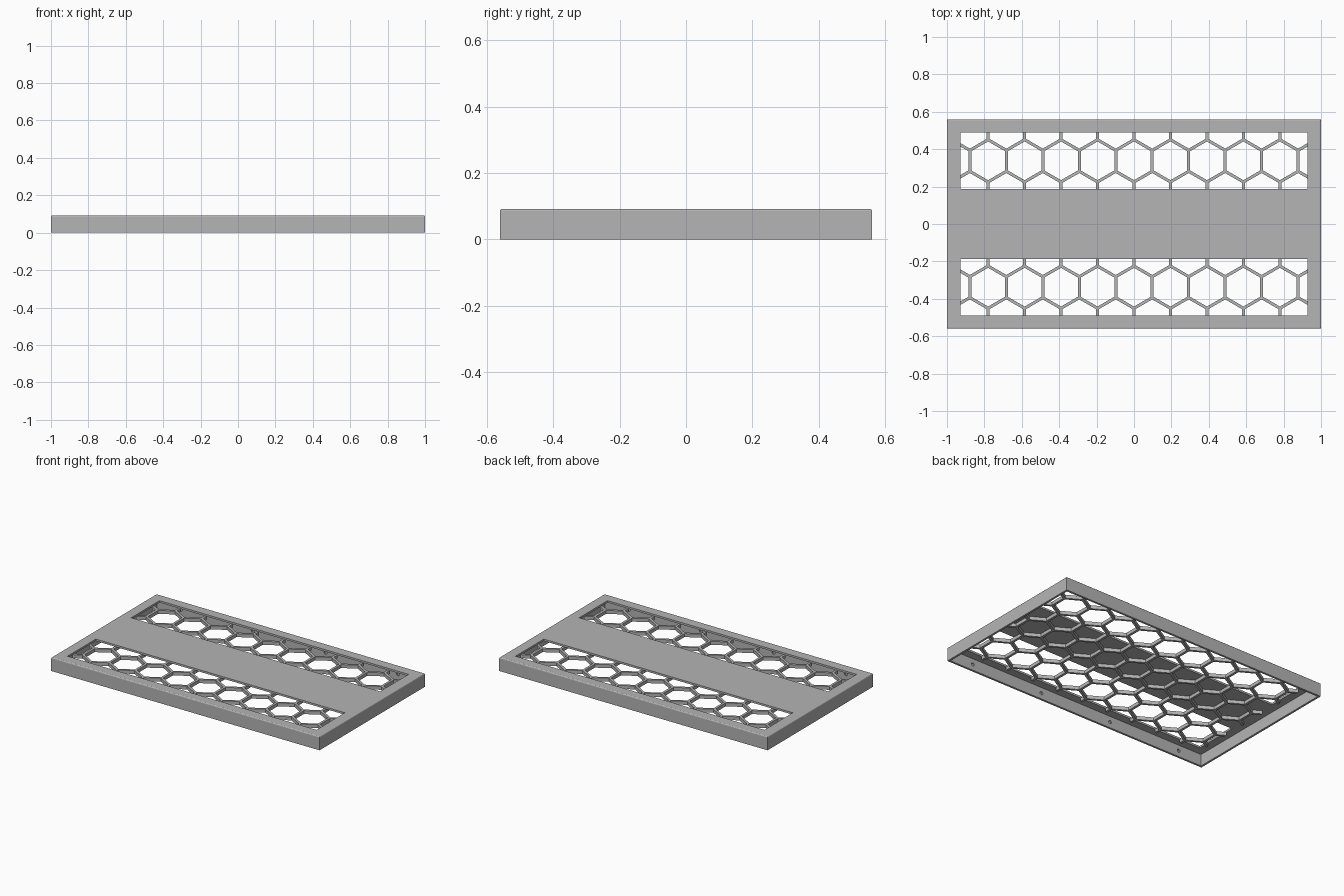
import bpy
import bmesh
from math import cos, sin, radians, sqrt
from mathutils import Matrix, Vector

cube = bpy.data.objects.get("Cube")
if cube:
    bpy.data.objects.remove(cube)

# Overall sizes
LENGTH, WIDTH, HEIGHT = 2.0, 1.12, 0.092
WALL, PLATE = 0.014, 0.013
WIN_X, WIN_IN, WIN_OUT = 0.928, 0.188, 0.49
PITCH, BAR = 0.195, 0.016
GRILLE_LOW, GRILLE_HIGH = 0.057, HEIGHT - PLATE + 0.001

grey = bpy.data.materials.new("light grey")
grey.use_nodes = True
colour = (0.46, 0.46, 0.46, 1)
grey.diffuse_color = colour
grey.node_tree.nodes["Principled BSDF"].inputs["Base Color"].default_value = colour


def finish(name, bm):
    """Turn a bmesh into a linked object."""
    bmesh.ops.recalc_face_normals(bm, faces=bm.faces)
    mesh = bpy.data.meshes.new(name)
    bm.to_mesh(mesh)
    bm.free()
    mesh.materials.append(grey)
    ob = bpy.data.objects.new(name, mesh)
    bpy.context.collection.objects.link(ob)
    return ob


def box(name, low, high, bevel_top=0):
    """Box between two corners, optionally rounded on its upper edges."""
    low, high = Vector(low), Vector(high)
    bm = bmesh.new()
    size = Matrix.Diagonal((high - low).to_4d())
    size[3][3] = 1
    bmesh.ops.create_cube(bm, size=1, matrix=Matrix.Translation((low + high) / 2) @ size)
    if bevel_top:
        edges = [e for e in bm.edges if all(v.co.z > high.z - 0.001 for v in e.verts)]
        bmesh.ops.bevel(bm, geom=edges, offset=bevel_top, segments=3,
                        profile=0.5, affect='EDGES')
    return finish(name, bm)


def cut(target, cutters):
    """Subtract each cutter, bake the result and discard the cutters."""
    for c in cutters:
        mod = target.modifiers.new("cut", 'BOOLEAN')
        mod.operation, mod.solver, mod.object = 'DIFFERENCE', 'EXACT', c
    graph = bpy.context.evaluated_depsgraph_get()
    mesh = bpy.data.meshes.new_from_object(target.evaluated_get(graph))
    target.modifiers.clear()
    target.data = mesh
    for c in cutters:
        bpy.data.objects.remove(c)


# Open-bottomed cover with two long windows
hx, hy = LENGTH / 2, WIDTH / 2
cover = box("cover", (-hx, -hy, 0), (hx, hy, HEIGHT), bevel_top=0.007)
cutters = [box("cavity_cutter", (WALL - hx, WALL - hy, -0.1),
               (hx - WALL, hy - WALL, HEIGHT - PLATE))]
for low, high in ((-WIN_OUT, -WIN_IN), (WIN_IN, WIN_OUT)):
    cutters.append(box("window_cutter", (-WIN_X, low, 0.03), (WIN_X, high, 0.2)))

# Shallow round sockets inside the long walls
for side in (-1, 1):
    for x in (-0.81, -0.27, 0.27, 0.81):
        bm = bmesh.new()
        place = Matrix.Translation((x, side * (hy - WALL), 0.04)) @ Matrix.Rotation(radians(90), 4, 'X')
        bmesh.ops.create_cone(bm, cap_ends=True, segments=16, radius1=0.011,
                              radius2=0.011, depth=0.018, matrix=place)
        cutters.append(finish("socket_cutter", bm))
cut(cover, cutters)

# Honeycomb grille: flat hexagon rings, trimmed to a rectangle, then thickened
bm = bmesh.new()
outer = PITCH / sqrt(3)
inner = (PITCH - BAR) / sqrt(3)
row_step = PITCH * sqrt(3) / 2
for row in range(-3, 4):
    for col in range(-6, 7):
        cx, cy = (col + 0.5 * (row % 2)) * PITCH, row * row_step
        rings = [[bm.verts.new((cx + r * cos(radians(60 * i + 30)),
                                cy + r * sin(radians(60 * i + 30)), GRILLE_LOW))
                  for i in range(6)] for r in (outer, inner)]
        for i in range(6):
            j = (i + 1) % 6
            bm.faces.new((rings[0][i], rings[0][j], rings[1][j], rings[1][i]))
bmesh.ops.remove_doubles(bm, verts=bm.verts, dist=0.0005)
for axis, limit in ((Vector((1, 0, 0)), WIN_X + 0.002), (Vector((0, 1, 0)), WIN_OUT + 0.002)):
    for s in (-1, 1):
        bmesh.ops.bisect_plane(bm, geom=bm.verts[:] + bm.edges[:] + bm.faces[:],
                               plane_co=axis * s * limit, plane_no=axis * s, clear_outer=True)
new = bmesh.ops.extrude_face_region(bm, geom=bm.faces[:], use_keep_orig=True)["geom"]
bmesh.ops.translate(bm, vec=(0, 0, GRILLE_HIGH - GRILLE_LOW),
                    verts=[g for g in new if isinstance(g, bmesh.types.BMVert)])
finish("honeycomb_grille", bm)
